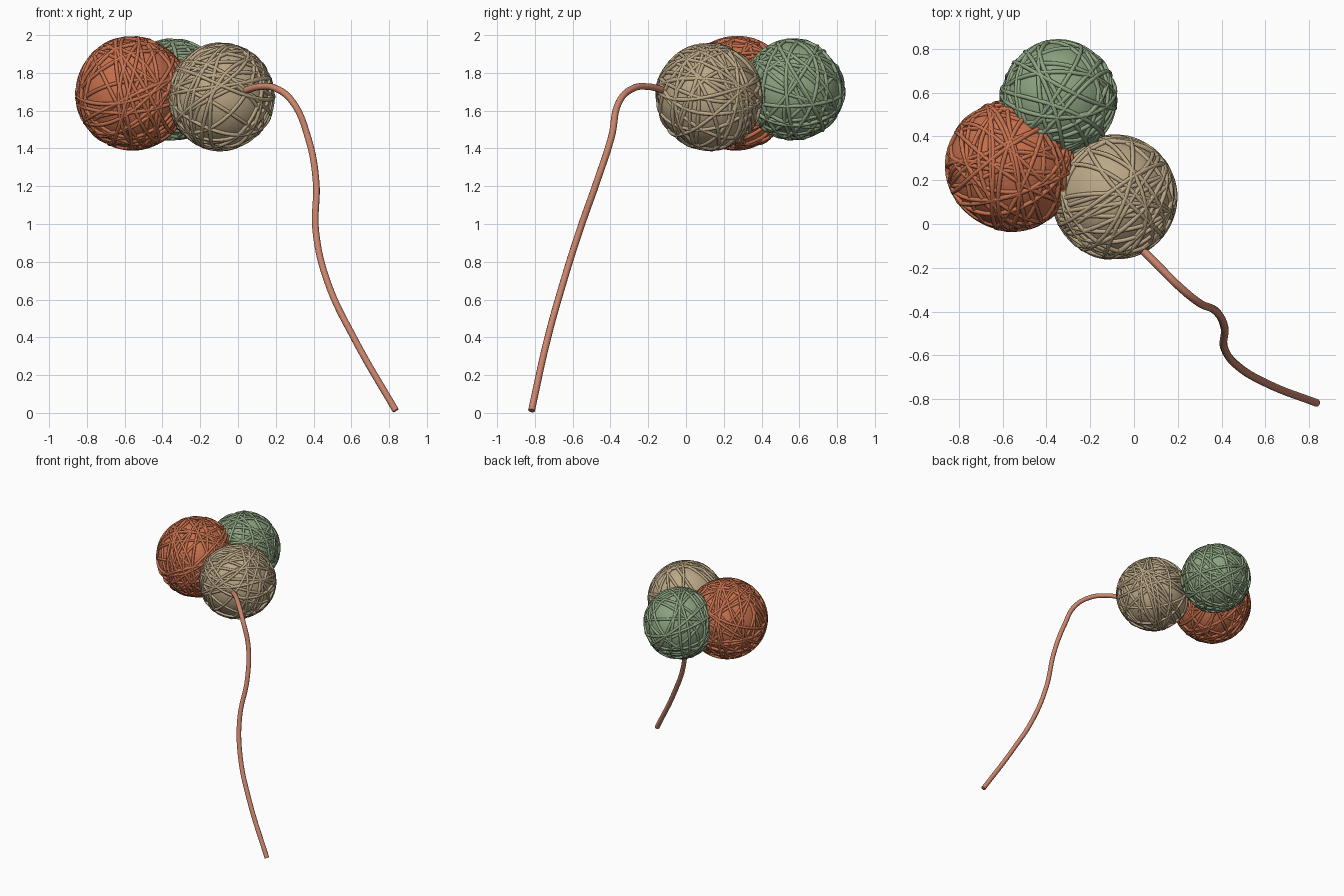
import bpy
import math
import random
from mathutils import Vector

random.seed(7)
if "Cube" in bpy.data.objects:
    bpy.data.objects.remove(bpy.data.objects["Cube"])


def material(name, rgb):
    mat = bpy.data.materials.new(name)
    mat.use_nodes = True
    mat.diffuse_color = (*rgb, 1)
    mat.node_tree.nodes["Principled BSDF"].inputs["Base Color"].default_value = (*rgb, 1)
    return mat


def tube_curve(name, mat, radius, sides):
    curve = bpy.data.curves.new(name, "CURVE")
    curve.dimensions = "3D"
    curve.bevel_depth = radius
    curve.bevel_resolution = sides
    curve.use_fill_caps = True
    curve.materials.append(mat)
    obj = bpy.data.objects.new(name, curve)
    bpy.context.collection.objects.link(obj)
    return obj


def wrap_loop(curve, radius):
    # One slightly wavering turn of yarn around the ball
    axis = Vector([random.gauss(0, 1) for _ in range(3)]).normalized()
    u = axis.orthogonal().normalized()
    v = axis.cross(u)
    tilt = random.uniform(-0.3, 0.3)
    waver, phase = random.uniform(0.02, 0.10), random.uniform(0, math.tau)
    lift = radius * random.uniform(0.998, 1.025)
    count = 56
    spline = curve.splines.new("POLY")
    spline.points.add(count - 1)
    for i, point in enumerate(spline.points):
        a = math.tau * i / count
        lat = tilt + waver * math.sin(2 * a + phase)
        p = (u * math.cos(a) + v * math.sin(a)) * math.cos(lat) + axis * math.sin(lat)
        point.co = (*(p * lift), 1)
    spline.use_cyclic_u = True
    spline.use_smooth = True


def yarn_ball(name, mat, center, radius, loops):
    # Solid core
    bpy.ops.mesh.primitive_uv_sphere_add(segments=48, ring_count=28, radius=radius, location=center)
    core = bpy.context.object
    core.name = name + "_core"
    core.data.materials.append(mat)
    bpy.ops.object.shade_smooth()
    # Wrapped strands
    wraps = tube_curve(name + "_wraps", mat, 0.0105, 2)
    wraps.location = center
    for _ in range(loops):
        wrap_loop(wraps.data, radius)


orange = material("burnt orange yarn", (0.58, 0.165, 0.075))
tan = material("tan yarn", (0.50, 0.39, 0.24))
green = material("sage green yarn", (0.27, 0.37, 0.22))
pink = material("terracotta yarn", (0.60, 0.235, 0.15))

yarn_ball("orange_ball", orange, (-0.56, 0.268, 1.692), 0.288, 34)
yarn_ball("tan_ball", tan, (-0.09, 0.123, 1.673), 0.272, 30)
yarn_ball("green_ball", green, (-0.345, 0.573, 1.712), 0.256, 26)

# Loose end hanging down from the tan ball
path = [(0.03, -0.11, 1.705), (0.12, -0.20, 1.727), (0.20, -0.28, 1.718),
        (0.29, -0.355, 1.645), (0.37, -0.395, 1.46), (0.413, -0.47, 1.23),
        (0.412, -0.565, 0.96), (0.475, -0.65, 0.69), (0.62, -0.735, 0.385),
        (0.835, -0.818, 0.012)]
tail = tube_curve("loose_strand", pink, 0.018, 3)
spline = tail.data.splines.new("BEZIER")
spline.bezier_points.add(len(path) - 1)
for point, co in zip(spline.bezier_points, path):
    point.co = co
    point.handle_left_type = point.handle_right_type = "AUTO"
spline.resolution_u = 8
